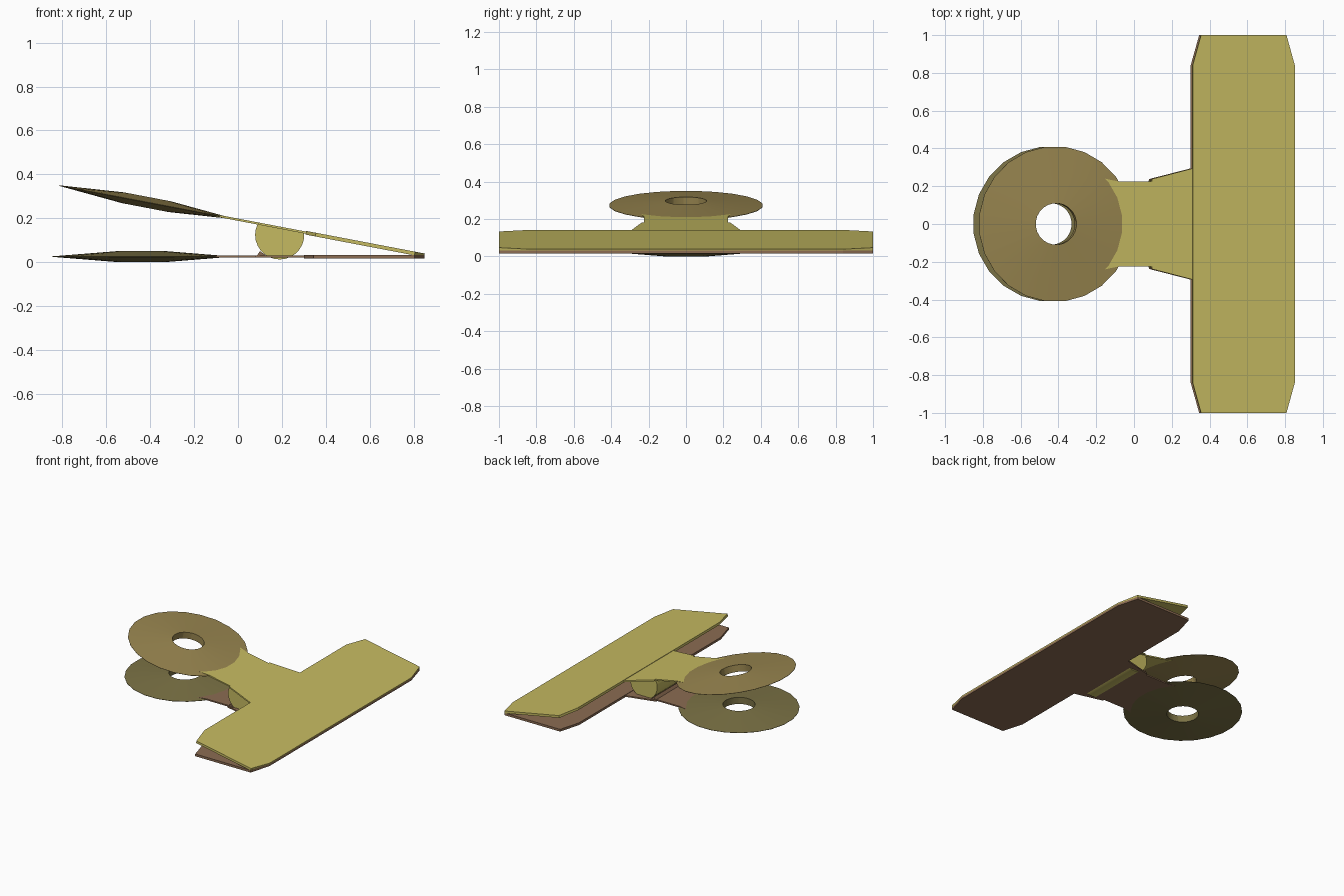
import bpy, bmesh, math
from mathutils import Matrix, Vector

if "Cube" in bpy.data.objects:
    bpy.data.objects.remove(bpy.data.objects["Cube"])

def material(name, rgb):
    m = bpy.data.materials.new(name)
    m.diffuse_color = (*rgb, 1)
    m.use_nodes = True
    m.node_tree.nodes["Principled BSDF"].inputs["Base Color"].default_value = m.diffuse_color
    return m

YELLOW = material("yellow_metal", (0.56, 0.49, 0.12))
BROWN = material("brown_metal", (0.26, 0.15, 0.085))
TAN = material("tan_metal", (0.32, 0.24, 0.08))
OLIVE = material("olive_metal", (0.20, 0.17, 0.06))

def finish(name, bm, mat, matrix):
    bmesh.ops.recalc_face_normals(bm, faces=bm.faces[:])
    bm.transform(matrix)
    me = bpy.data.meshes.new(name)
    bm.to_mesh(me)
    bm.free()
    me.materials.append(mat)
    ob = bpy.data.objects.new(name, me)
    bpy.context.collection.objects.link(ob)
    return ob

def slab(name, half, z0, z1, mat, matrix):
    """Flat plate from a half outline (y > 0), mirrored across y = 0."""
    bm = bmesh.new()
    pts = half + [(x, -y) for x, y in reversed(half)]
    f = bm.faces.new([bm.verts.new((x, y, z0)) for x, y in pts])
    ext = bmesh.ops.extrude_face_region(bm, geom=[f])
    for v in ext["geom"]:
        if isinstance(v, bmesh.types.BMVert):
            v.co.z = z1
    return finish(name, bm, mat, matrix)

def ring(name, profile, sides, centre, mat, matrix):
    """Closed (radius, z) profile turned around z."""
    bm = bmesh.new()
    loops = []
    for i in range(sides):
        a = 2 * math.pi * (i + 0.5) / sides
        loops.append([bm.verts.new((centre + r * math.cos(a), r * math.sin(a), z))
                      for r, z in profile])
    n = len(profile)
    for i in range(sides):
        p, q = loops[i], loops[(i + 1) % sides]
        for j in range(n):
            k = (j + 1) % n
            bm.faces.new((p[j], q[j], q[k], p[k]))
    return finish(name, bm, mat, matrix)

BLADE = [(0.30, 0.84), (0.345, 1.0), (0.805, 1.0), (0.85, 0.84)]
NECK = [(-0.22, 0.25), (-0.10, 0.225), (0.08, 0.225), (0.08, 0.238), (0.31, 0.297)]
LENS = [(0.11, 0.025), (0.11, -0.025), (0.412, -0.001), (0.412, 0.001)]

# Lower half lies flat, upper half is tilted about the front jaw edge
low = Matrix.Translation((0, 0, 0.025))
high = (Matrix.Translation((0.85, 0, 0.031)) @ Matrix.Rotation(math.radians(10.8), 4, 'Y')
        @ Matrix.Translation((-0.85, 0, 0)))
for side, mx, plate, disc in (("lower", low, BROWN, OLIVE), ("upper", high, YELLOW, TAN)):
    slab(side + "_jaw", BLADE, -0.009, 0.008, plate, mx)
    slab(side + "_neck", NECK, -0.005, 0.005, plate, mx)
    d = ring(side + "_finger_disc", LENS, 24, -0.44, disc, mx)
    bpy.context.view_layer.objects.active = d
    bpy.ops.object.select_all(action='DESELECT')
    d.select_set(True)
    bpy.ops.object.shade_smooth_by_angle(angle=math.radians(15))

# Spring barrel between the necks
bm = bmesh.new()
bmesh.ops.create_cone(bm, cap_ends=True, segments=28, radius1=0.112, radius2=0.112, depth=0.46)
bmesh.ops.rotate(bm, verts=bm.verts[:], cent=(0, 0, 0), matrix=Matrix.Rotation(math.pi / 2, 3, 'X'))
# trim the top so it stays under the sloping upper neck
n = Vector((math.sin(math.radians(10.8)), 0, math.cos(math.radians(10.8))))
cut = high @ Vector((0.19, 0, 0)) - Vector((0.19, 0, 0.124))
res = bmesh.ops.bisect_plane(bm, geom=bm.verts[:] + bm.edges[:] + bm.faces[:],
                             plane_co=cut, plane_no=n, clear_outer=True)
bmesh.ops.holes_fill(bm, edges=[e for e in bm.edges if e.is_boundary])
barrel = finish("spring_barrel", bm, YELLOW, Matrix.Translation((0.19, 0, 0.124)))
bpy.ops.object.select_all(action='DESELECT')
barrel.select_set(True)
bpy.context.view_layer.objects.active = barrel
bpy.ops.object.shade_smooth_by_angle(angle=math.radians(30))

# Small raised lip of the lower neck that cradles the barrel
bm = bmesh.new()
ends = [[bm.verts.new((x, y, z)) for x, z in ((0.08, 0.02), (0.10, 0.05), (0.14, 0.02))]
        for y in (-0.236, 0.236)]
for e in ends:
    bm.faces.new(e)
for i in range(3):
    j = (i + 1) % 3
    bm.faces.new((ends[0][i], ends[0][j], ends[1][j], ends[1][i]))
finish("barrel_lip", bm, BROWN, Matrix.Identity(4))
